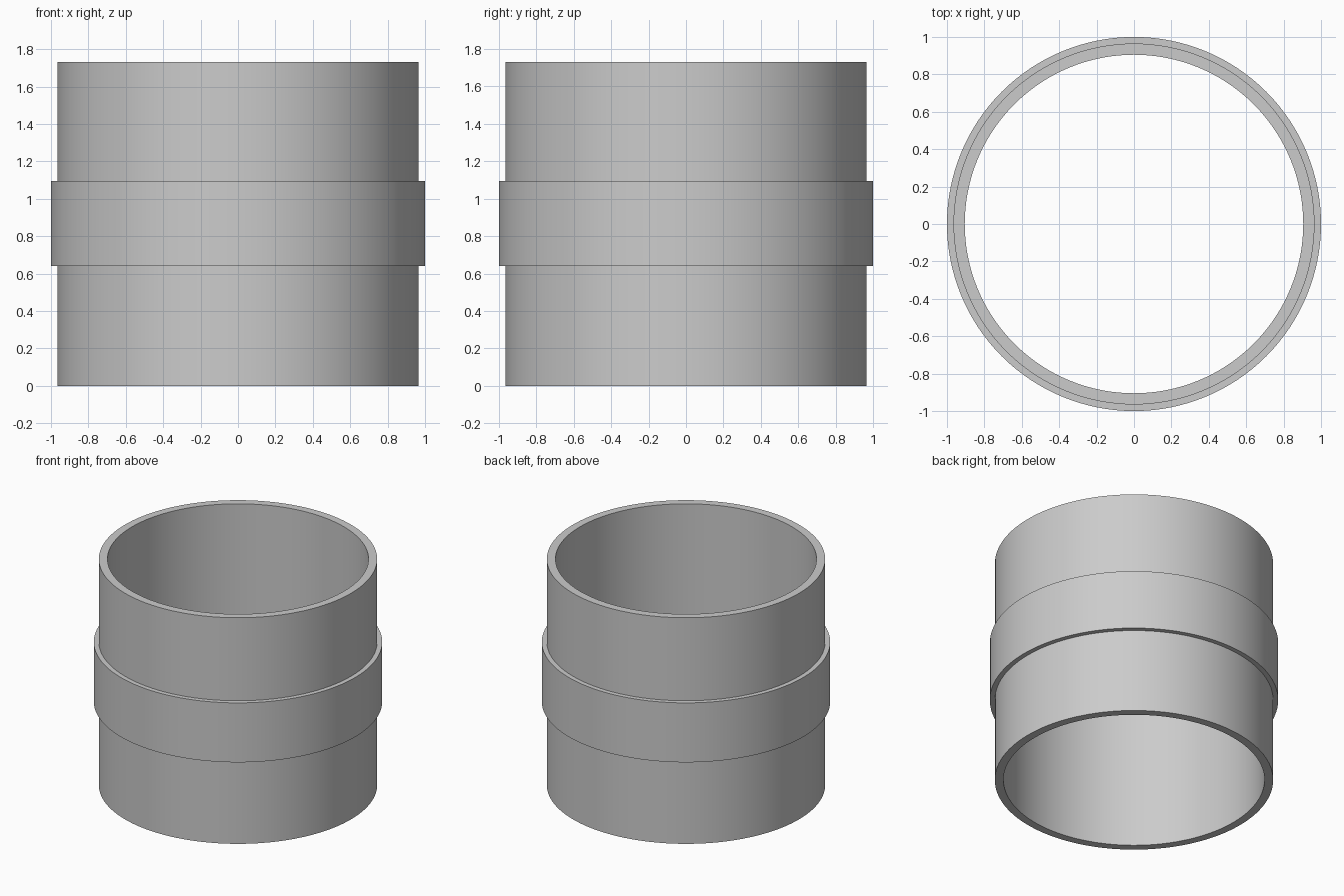
import bpy
import bmesh
import math

old = bpy.data.objects.get("Cube")
if old:
    bpy.data.objects.remove(old, do_unlink=True)

SEGMENTS = 128
HEIGHT = 1.73
BORE, WALL, COLLAR = 0.905, 0.965, 1.0
COLLAR_LOW, COLLAR_HIGH = 0.64, 1.095

grey = bpy.data.materials.new("plain grey")
grey.use_nodes = True
colour = (0.6, 0.6, 0.6, 1)
grey.diffuse_color = colour
grey.node_tree.nodes["Principled BSDF"].inputs["Base Color"].default_value = colour


def lathe(name, profile):
    """Turn a closed (radius, height) profile around the z axis."""
    bm = bmesh.new()
    verts = [bm.verts.new((r, 0, z)) for r, z in profile]
    edges = [bm.edges.new((verts[i - 1], verts[i])) for i in range(len(verts))]
    bmesh.ops.spin(bm, geom=verts + edges, cent=(0, 0, 0), axis=(0, 0, 1),
                   angle=math.tau, steps=SEGMENTS, use_merge=True)
    bmesh.ops.remove_doubles(bm, verts=bm.verts, dist=0.0001)
    bmesh.ops.recalc_face_normals(bm, faces=bm.faces)
    mesh = bpy.data.meshes.new(name)
    bm.to_mesh(mesh)
    bm.free()
    mesh.materials.append(grey)
    obj = bpy.data.objects.new(name, mesh)
    bpy.context.collection.objects.link(obj)
    bpy.ops.object.select_all(action="DESELECT")
    obj.select_set(True)
    bpy.context.view_layer.objects.active = obj
    bpy.ops.object.shade_smooth_by_angle(angle=math.radians(30))
    return obj


# Open sleeve with a raised collar around its middle
lathe("collared_sleeve", [
    (BORE, 0), (WALL, 0),
    (WALL, COLLAR_LOW), (COLLAR, COLLAR_LOW),
    (COLLAR, COLLAR_HIGH), (WALL, COLLAR_HIGH),
    (WALL, HEIGHT), (BORE, HEIGHT),
])
